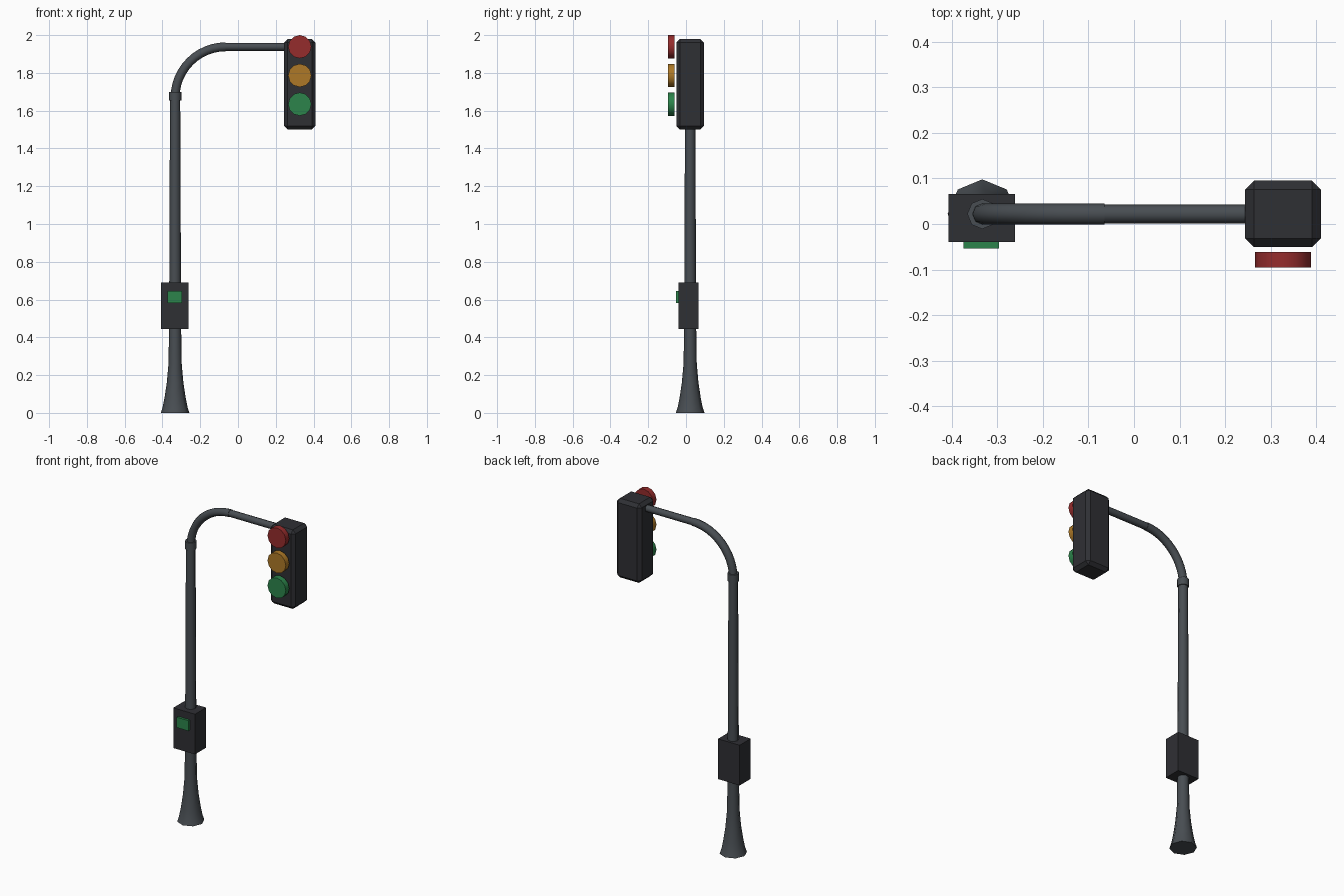
import bpy, bmesh, math
from mathutils import Vector

if "Cube" in bpy.data.objects:
    bpy.data.objects.remove(bpy.data.objects["Cube"])

PX, CY = -0.333, 0.022      # pole axis x, shared centre y
SX = 0.327                  # signal head centre x
ARM_Z = 1.938


def finish(name, bm, color=None, smooth=True):
    bmesh.ops.recalc_face_normals(bm, faces=bm.faces[:])
    mesh = bpy.data.meshes.new(name)
    bm.to_mesh(mesh)
    bm.free()
    ob = bpy.data.objects.new(name, mesh)
    bpy.context.collection.objects.link(ob)
    if color:
        mat = bpy.data.materials.new(name + "_colour")
        mat.diffuse_color = (*color, 1)
        mat.use_nodes = True
        mat.node_tree.nodes["Principled BSDF"].inputs["Base Color"].default_value = mat.diffuse_color
        mesh.materials.append(mat)
    if smooth:
        bpy.ops.object.select_all(action='DESELECT')
        ob.select_set(True)
        bpy.context.view_layer.objects.active = ob
        bpy.ops.object.shade_smooth_by_angle(angle=math.radians(50))
    return ob


def tube(name, rings, color, sides=8):
    """Capped tube through rings of (x, z, radius, tilt from vertical)."""
    bm = bmesh.new()
    loops = []
    for x, z, r, a in rings:
        u, v = Vector((math.cos(a), 0, -math.sin(a))), Vector((0, 1, 0))
        c = Vector((x, CY, z))
        angs = [2 * math.pi * i / sides for i in range(sides)]
        loops.append([bm.verts.new(c + r * (u * math.cos(t) + v * math.sin(t))) for t in angs])
    for lo, hi in zip(loops, loops[1:]):
        for i in range(sides):
            j = (i + 1) % sides
            bm.faces.new((lo[i], lo[j], hi[j], hi[i]))
    bm.faces.new(loops[0])
    bm.faces.new(loops[-1])
    return finish(name, bm, color)


def box(name, lo, hi, color, bevel=0):
    bm = bmesh.new()
    bmesh.ops.create_cube(bm, size=1)
    lo, hi = Vector(lo), Vector(hi)
    for v in bm.verts:
        v.co = (lo + hi) / 2 + v.co * (hi - lo)
    if bevel:
        bmesh.ops.bevel(bm, geom=bm.edges[:], offset=bevel, segments=1, affect='EDGES')
    return finish(name, bm, color, smooth=False)


METAL, DARK = (0.065, 0.075, 0.085), (0.028, 0.029, 0.034)
RED, AMBER, GREEN = (0.3, 0.025, 0.025), (0.42, 0.19, 0.02), (0.025, 0.23, 0.07)

# Flared base and tapering pole
profile = [(0, 0.076), (0.03, 0.066), (0.08, 0.056), (0.16, 0.044), (0.26, 0.035),
           (0.45, 0.032), (1.66, 0.027)]
tube("pole", [(PX, z, r, 0) for z, r in profile], METAL)
tube("pole_collar", [(PX, 1.653, 0.033, 0), (PX, 1.70, 0.033, 0)], METAL)

# Quarter bend and straight arm
R, N = 0.268, 12
bend = []
for i in range(N + 1):
    a = math.pi / 2 * i / N
    bend.append((PX + R * (1 - math.cos(a)), ARM_Z - R + R * math.sin(a), 0.0235, a))
tube("arm_bend", bend, METAL)
tube("arm", [(-0.087, ARM_Z, 0.021, math.pi / 2), (0.28, ARM_Z, 0.021, math.pi / 2)], METAL)

# Signal housing
box("signal_housing", (0.244, -0.051, 1.50), (0.41, 0.095, 1.98), DARK, bevel=0.019)

# Lamps, floating just ahead of the housing
for i, (name, col) in enumerate((("red", RED), ("amber", AMBER), ("green", GREEN))):
    bm = bmesh.new()
    bmesh.ops.create_cone(bm, cap_ends=True, segments=12, radius1=0.0615, radius2=0.0615, depth=0.034)
    for v in bm.verts:
        x, y, z = v.co
        v.co = (SX + x, -0.079 + z, 1.9385 - 0.152 * i + y)
    finish(name + "_lamp", bm, col)

# Control box with its panel
box("control_box", (-0.407, -0.04, 0.445), (-0.261, 0.066, 0.689), DARK)
box("control_panel", (-0.374, -0.054, 0.583), (-0.296, -0.03, 0.646), GREEN)
